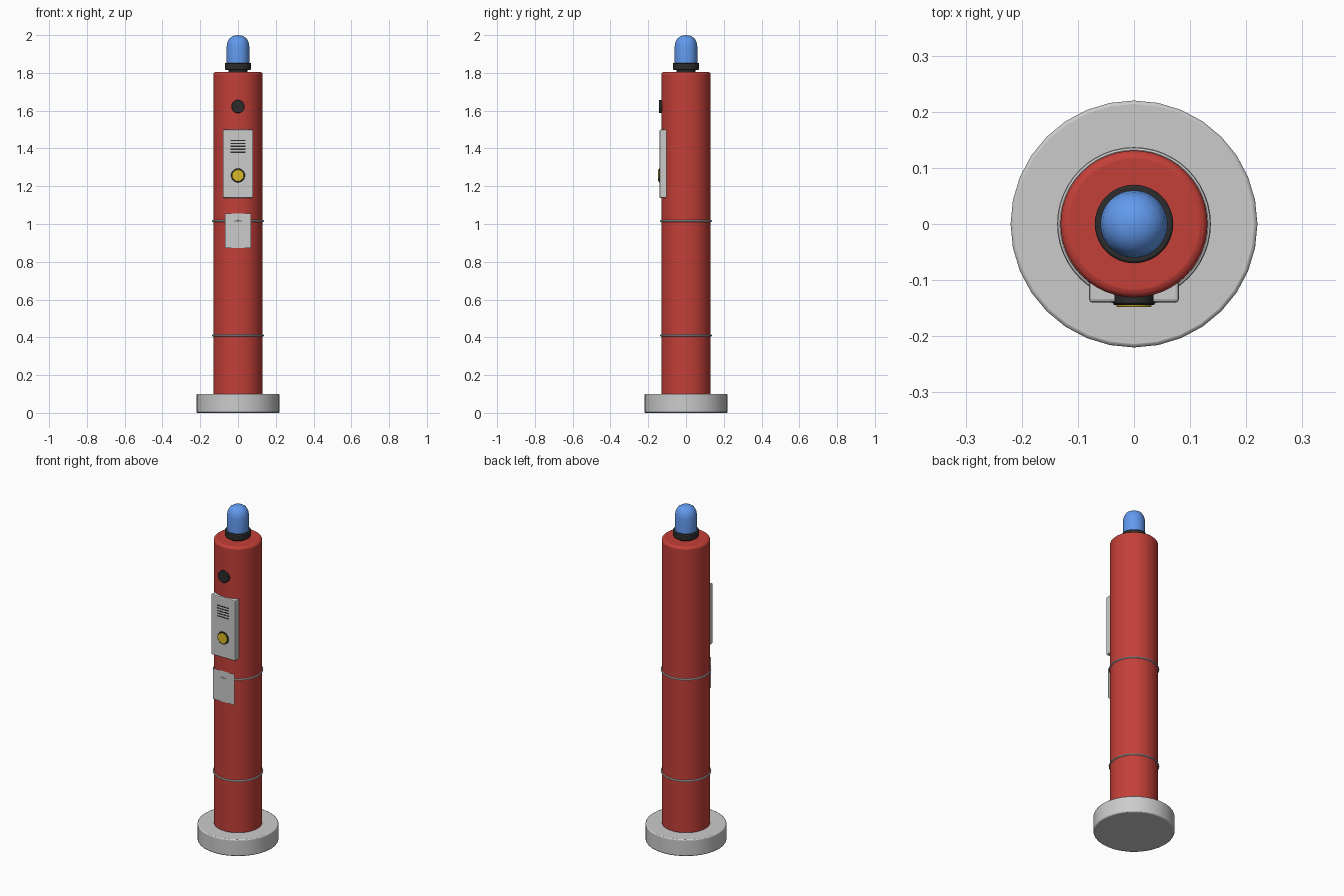
import bpy, math

if "Cube" in bpy.data.objects:
    bpy.data.objects.remove(bpy.data.objects["Cube"])

def material(name, rgb):
    m = bpy.data.materials.new(name)
    m.diffuse_color = (*rgb, 1)
    m.use_nodes = True
    m.node_tree.nodes["Principled BSDF"].inputs["Base Color"].default_value = m.diffuse_color
    return m

RED = material("red_paint", (0.55, 0.05, 0.04))
BLACK = material("black_plastic", (0.025, 0.025, 0.025))
BLUE = material("blue_lens", (0.12, 0.32, 0.85))
YELLOW = material("yellow_button", (0.70, 0.48, 0.02))

def finish(name, mat=None, bevel=0, segments=2, smooth=True):
    ob = bpy.context.object
    ob.name = name
    bpy.ops.object.transform_apply(location=False, rotation=True, scale=True)
    if mat:
        ob.data.materials.append(mat)
    if smooth:
        bpy.ops.object.shade_smooth_by_angle(angle=math.radians(35))
    if bevel:
        b = ob.modifiers.new("bevel", 'BEVEL')
        b.width, b.segments, b.limit_method = bevel, segments, 'ANGLE'
        b.angle_limit = math.radians(40)
    return ob

def disc(name, r, z0, z1, sides=48, **kw):
    """Upright cylinder from z0 to z1."""
    bpy.ops.mesh.primitive_cylinder_add(vertices=sides, radius=r, depth=z1 - z0,
                                        location=(0, 0, (z0 + z1) / 2))
    return finish(name, **kw)

def knob(name, r, z, y0, y1, **kw):
    """Short cylinder facing the front."""
    bpy.ops.mesh.primitive_cylinder_add(vertices=32, radius=r, depth=abs(y1 - y0),
                                        location=(0, (y0 + y1) / 2, z),
                                        rotation=(math.pi / 2, 0, 0))
    return finish(name, **kw)

def box(name, w, y0, y1, z0, z1, **kw):
    bpy.ops.mesh.primitive_cube_add(size=1, location=(0, (y0 + y1) / 2, (z0 + z1) / 2))
    bpy.context.object.scale = (w, abs(y1 - y0), z1 - z0)
    return finish(name, **kw)

# Foot and column
disc("base", 0.22, 0, 0.1, sides=32, bevel=0.006)
disc("column", 0.131, 0.09, 1.805, mat=RED, bevel=0.014, segments=3)

# Trim rings
for name, z in (("lower_ring", 0.41), ("upper_ring", 1.016)):
    bpy.ops.mesh.primitive_torus_add(major_radius=0.132, minor_radius=0.005,
                                     major_segments=48, minor_segments=8, location=(0, 0, z))
    finish(name)

# Beacon: neck, collar and lens
disc("beacon_neck", 0.05, 1.79, 1.83, mat=BLACK)
disc("beacon_collar", 0.07, 1.816, 1.853, mat=BLACK, bevel=0.004)
profile = [(0.06, 1.845), (0.06, 1.94), (0.056, 1.963), (0.045, 1.983), (0.025, 1.996)]
n = 32
verts = [(r * math.cos(2 * math.pi * i / n), r * math.sin(2 * math.pi * i / n), z)
         for r, z in profile for i in range(n)] + [(0, 0, 2.0)]
faces = [(k * n + i, k * n + (i + 1) % n, (k + 1) * n + (i + 1) % n, (k + 1) * n + i)
         for k in range(len(profile) - 1) for i in range(n)]
top = (len(profile) - 1) * n
faces += [(top + i, top + (i + 1) % n, len(verts) - 1) for i in range(n)]
mesh = bpy.data.meshes.new("beacon_lens")
mesh.from_pydata(verts, [], faces)
lens = bpy.data.objects.new("beacon_lens", mesh)
bpy.context.collection.objects.link(lens)
bpy.ops.object.select_all(action='DESELECT')
lens.select_set(True)
bpy.context.view_layer.objects.active = lens
finish("beacon_lens", BLUE)

# Camera eye
knob("camera_eye", 0.035, 1.622, -0.11, -0.143, mat=BLACK, bevel=0.003)

# Intercom panel with speaker slots and call button
box("intercom_panel", 0.16, -0.10, -0.14, 1.138, 1.499, bevel=0.006, smooth=False)
for i in range(5):
    z = 1.38 + i * 0.0157
    box(f"speaker_slot_{i + 1}", 0.08, -0.135, -0.141, z - 0.003, z + 0.003,
        mat=BLACK, smooth=False)
knob("button_bezel", 0.037, 1.257, -0.13, -0.144, mat=BLACK, bevel=0.002)
knob("call_button", 0.031, 1.257, -0.135, -0.148, mat=YELLOW, bevel=0.002)

# Thin notice plate: a flat sheet just proud of the column
bpy.ops.mesh.primitive_plane_add(size=1, location=(0, -0.1345, 0.964), rotation=(math.pi / 2, 0, 0))
bpy.context.object.scale = (0.14, 0.184, 1)
finish("notice_plate", smooth=False)
